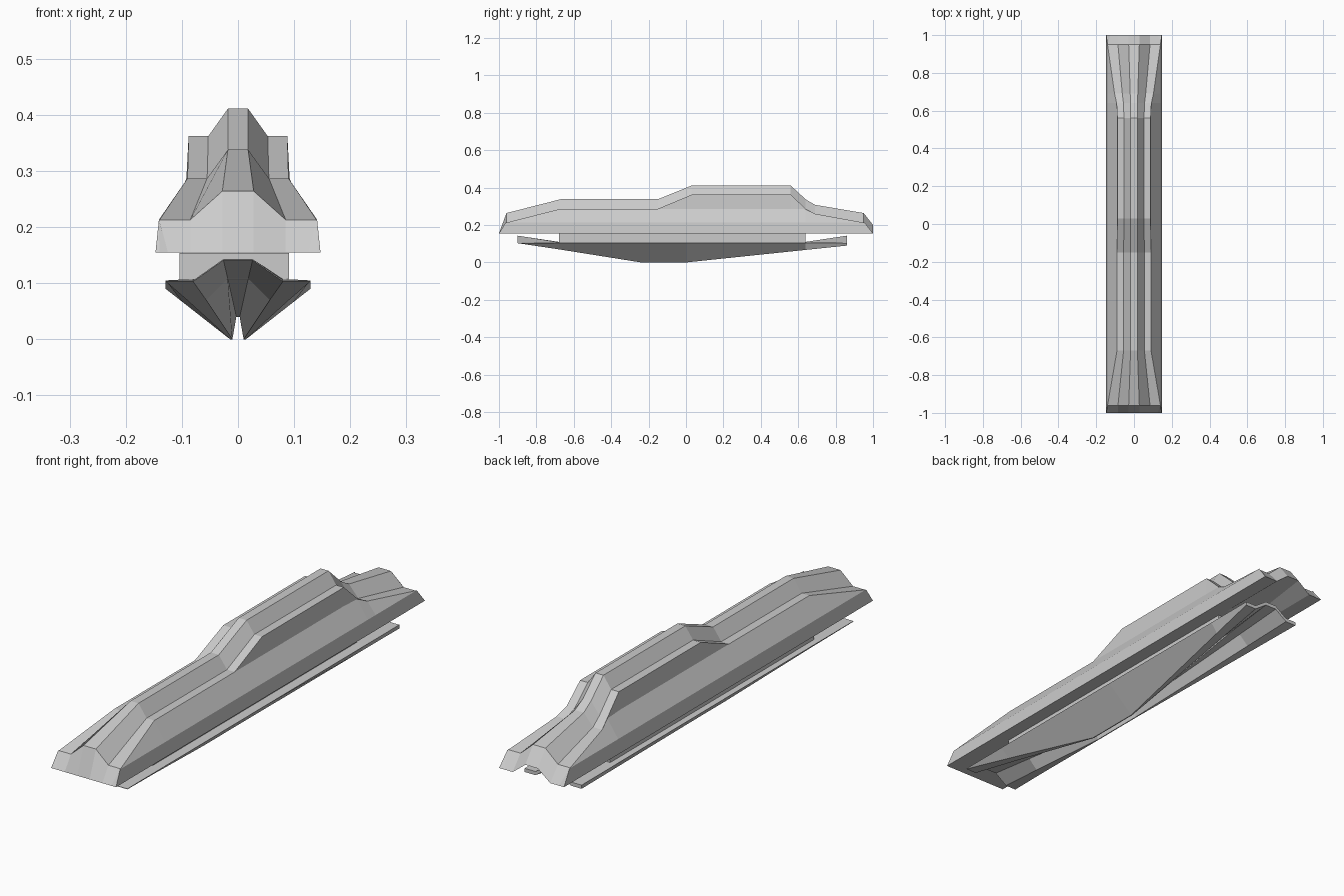
import bpy, bmesh

if "Cube" in bpy.data.objects:
    bpy.data.objects.remove(bpy.data.objects["Cube"])


def loft(name, sections):
    """Skin closed loops of 3D points and cap both ends."""
    bm = bmesh.new()
    rings = [[bm.verts.new(p) for p in s] for s in sections]
    n = len(rings[0])
    for a, b in zip(rings, rings[1:]):
        for i in range(n):
            j = (i + 1) % n
            bm.faces.new((a[i], a[j], b[j], b[i]))
    # Each end cap is a strip joining the top line to the bottom line
    for r in (rings[0], rings[-1]):
        for i in range(n // 2 - 1):
            bm.faces.new((r[i], r[i + 1], r[n - 2 - i], r[n - 1 - i]))
    bmesh.ops.remove_doubles(bm, verts=bm.verts, dist=0.0005)
    bmesh.ops.recalc_face_normals(bm, faces=bm.faces)
    me = bpy.data.meshes.new(name)
    bm.to_mesh(me)
    bm.free()
    ob = bpy.data.objects.new(name, me)
    bpy.context.collection.objects.link(ob)
    return ob


def ring(top, bottom):
    """Mirror half profiles (outer to inner) into one closed loop."""
    line = lambda h: [(-x, y, z) for x, y, z in h] + [(x, y, z) for x, y, z in reversed(h)]
    return line(top) + line(bottom)[::-1]


def mix(a, b, t):
    return a + (b - a) * t


# Upper hull: y, low shoulder (x, z), shoulder (x, z), valley x, ridge (x, z)
stations = [
    (-0.96, 0.14, 0.213, 0.14, 0.213, 0.085, 0.028, 0.264),
    (-0.67, 0.09, 0.287, 0.09, 0.287, 0.055, 0.018, 0.338),
    (-0.15, 0.09, 0.287, 0.09, 0.287, 0.055, 0.018, 0.338),
    (0.03, 0.09, 0.287, 0.088, 0.362, 0.053, 0.018, 0.411),
    (0.56, 0.09, 0.287, 0.088, 0.362, 0.053, 0.018, 0.411),
    (0.64, 0.092, 0.284, 0.092, 0.287, 0.056, 0.018, 0.337),
    (0.69, 0.103, 0.26, 0.103, 0.26, 0.062, 0.02, 0.308),
    (0.95, 0.14, 0.213, 0.14, 0.213, 0.085, 0.028, 0.264),
]
hull = []
for y, xl, zl, xs, zs, xv, xr, zr in stations:
    yb = -1.0 if y == -0.96 else 1.0 if y == 0.95 else y
    yk = mix(y, yb, 0.1)
    arch = 0.2 if y == 0.95 else 0.155
    top = [(0.147, yb, 0.155), (0.141, yk, 0.213), (xl, y, zl),
           (xs, y, zs), (xv, y, zs), (xr, y, zr)]
    bottom = [(0.147, yb, 0.155), (0.14, yb, 0.155), (0.125, yb, 0.155),
              (0.105, yb, 0.155), (0.085, yb, 0.155), (0.028, yb, arch)]
    hull.append(ring(top, bottom))
loft("upper_hull", hull)

# Lower keel: three-ridged ends tapering down to a narrow grooved bottom
end = [(0.129, 0.105), (0.08, 0.105), (0.026, 0.143)]
low = [(0.014, 0.0), (0.010, 0.0), (0.003, 0.04)]
rear = [(0.129, 0.09), (0.08, 0.09), (0.026, 0.128)]
keel = []
for y in (-0.9, -0.68, -0.24, 0.0, 0.64, 0.86):
    if y <= -0.24:
        base, t = end, (y + 0.9) / 0.66
    else:
        base, t = rear, 1 - max(0, 1 - (0.86 - y) / 0.86)
    raised = y in (-0.9, 0.86)
    top = [(x, y, z if raised else mix(0.105, 0.11, i / 2))
           for i, (x, z) in enumerate(end)]
    drop = 0.002 if y == -0.9 else 0
    bottom = [(mix(b[0], l[0], t), y, mix(b[1], l[1], t) - drop)
              for b, l in zip(base, low)]
    keel.append(ring(top, bottom))
loft("lower_keel", keel)

# Connecting block between hull and keel
bpy.ops.mesh.primitive_cube_add(size=1, location=(-0.007, -0.02, 0.1305))
block = bpy.context.object
block.name = "connecting_block"
block.scale = (0.195, 1.32, 0.047)
